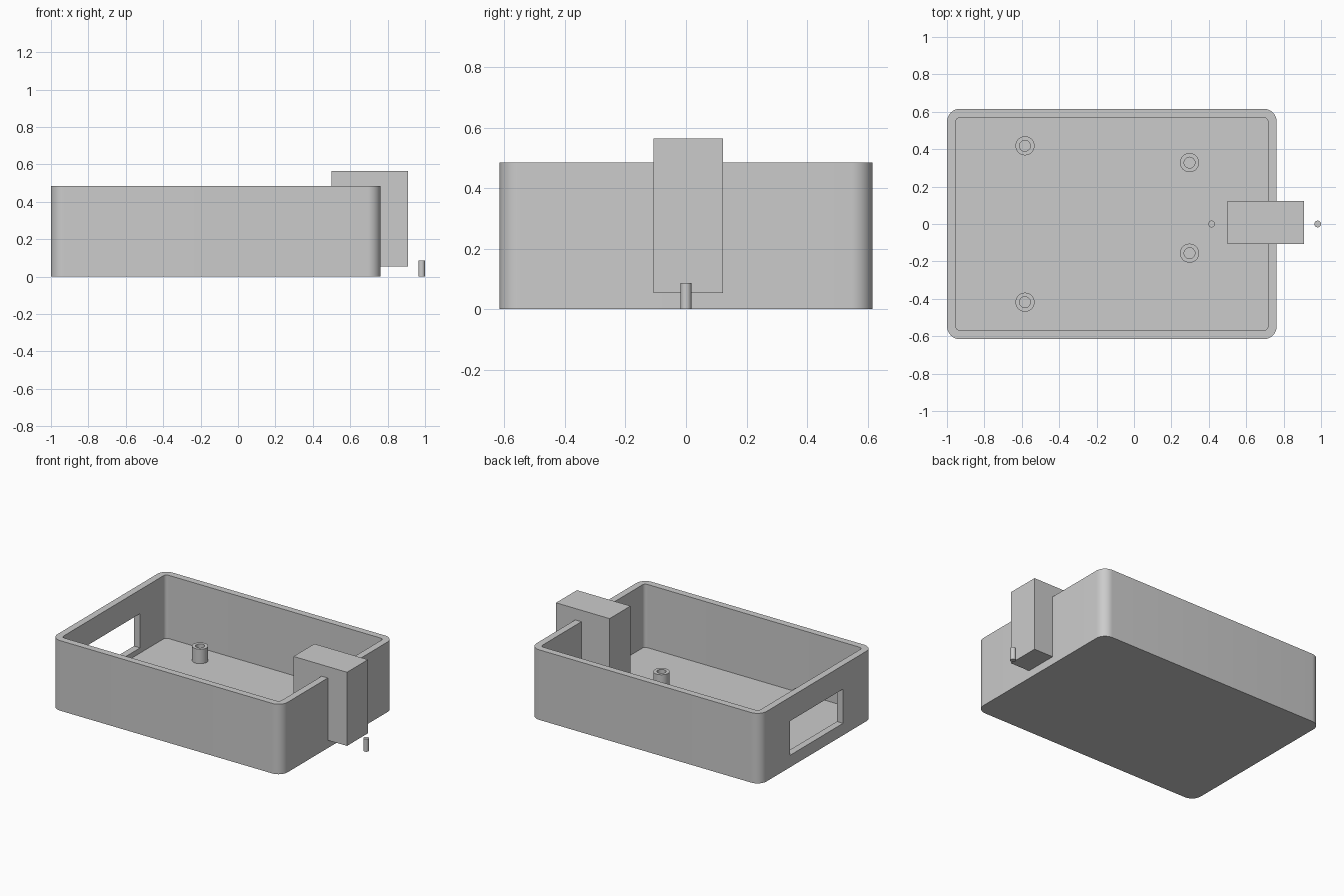
import bpy, bmesh, math

old = bpy.data.objects.get("Cube")
if old:
    bpy.data.objects.remove(old, do_unlink=True)

grey = bpy.data.materials.new("light_grey")
grey.use_nodes = True
grey.diffuse_color = (0.6, 0.6, 0.6, 1)
grey.node_tree.nodes["Principled BSDF"].inputs["Base Color"].default_value = (0.6, 0.6, 0.6, 1)


def rounded_rect(x0, x1, y0, y1, r, steps=10):
    """Counter-clockwise outline with rounded corners."""
    corners = [(x1 - r, y1 - r), (x0 + r, y1 - r), (x0 + r, y0 + r), (x1 - r, y0 + r)]
    pts = []
    for i, (cx, cy) in enumerate(corners):
        for s in range(steps + 1):
            a = math.pi / 2 * (i + s / steps)
            pts.append((cx + r * math.cos(a), cy + r * math.sin(a)))
    return pts


def circle(cx, cy, r, n=32):
    return [(cx + r * math.cos(2 * math.pi * i / n), cy + r * math.sin(2 * math.pi * i / n))
            for i in range(n)]


def rect(x0, x1, y0, y1):
    return [(x0, y0), (x1, y0), (x1, y1), (x0, y1)]


def prism(name, outline, z0, z1):
    """Extrude an outline from z0 to z1."""
    bm = bmesh.new()
    face = bm.faces.new([bm.verts.new((x, y, z0)) for x, y in outline])
    up = bmesh.ops.extrude_face_region(bm, geom=[face])["geom"]
    bmesh.ops.translate(bm, vec=(0, 0, z1 - z0),
                        verts=[v for v in up if isinstance(v, bmesh.types.BMVert)])
    bmesh.ops.recalc_face_normals(bm, faces=bm.faces)
    mesh = bpy.data.meshes.new(name)
    bm.to_mesh(mesh)
    bm.free()
    mesh.materials.append(grey)
    ob = bpy.data.objects.new(name, mesh)
    bpy.context.collection.objects.link(ob)
    return ob


def cut(target, cutter):
    """Subtract a cutter, then discard it."""
    mod = target.modifiers.new("cut", "BOOLEAN")
    mod.operation = "DIFFERENCE"
    mod.solver = "EXACT"
    mod.object = cutter
    bpy.context.view_layer.objects.active = target
    bpy.ops.object.modifier_apply(modifier=mod.name)
    bpy.data.objects.remove(cutter, do_unlink=True)


def smooth(ob):
    bpy.ops.object.select_all(action="DESELECT")
    ob.select_set(True)
    bpy.context.view_layer.objects.active = ob
    bpy.ops.object.shade_smooth_by_angle(angle=math.radians(30))


LEFT, RIGHT, HALF, WALL, TOP = -1.0, 0.763, 0.616, 0.047, 0.485

# Open tray with rounded corners and a window in one end wall
tray = prism("tray", rounded_rect(LEFT, RIGHT, -HALF, HALF, 0.07), 0, TOP)
cut(tray, prism("cavity", rounded_rect(LEFT + WALL, RIGHT - WALL, WALL - HALF, HALF - WALL, 0.023),
                WALL, TOP + 0.1))
cut(tray, prism("window_cutter", rect(LEFT - 0.1, LEFT + 0.1, -0.29, 0.29), 0.083, 0.32))
smooth(tray)

# Hollow screw posts on the floor
for i, (x, y) in enumerate([(-0.583, 0.418), (-0.583, -0.418), (0.297, 0.328), (0.297, -0.156)]):
    post = prism(f"screw_post_{i + 1}", circle(x, y, 0.051), WALL - 0.005, 0.147)
    cut(post, prism("post_hole", circle(x, y, 0.029), WALL, 0.3))
    smooth(post)

# Block set through the other end wall
prism("connector_block", rect(0.5, 0.91, -0.107, 0.122), 0.054, 0.564)

# Small pins either side of the block
for name, x in (("inner_pin", 0.415), ("outer_pin", 0.982)):
    smooth(prism(name, circle(x, 0, 0.018, 24), 0, 0.087))
